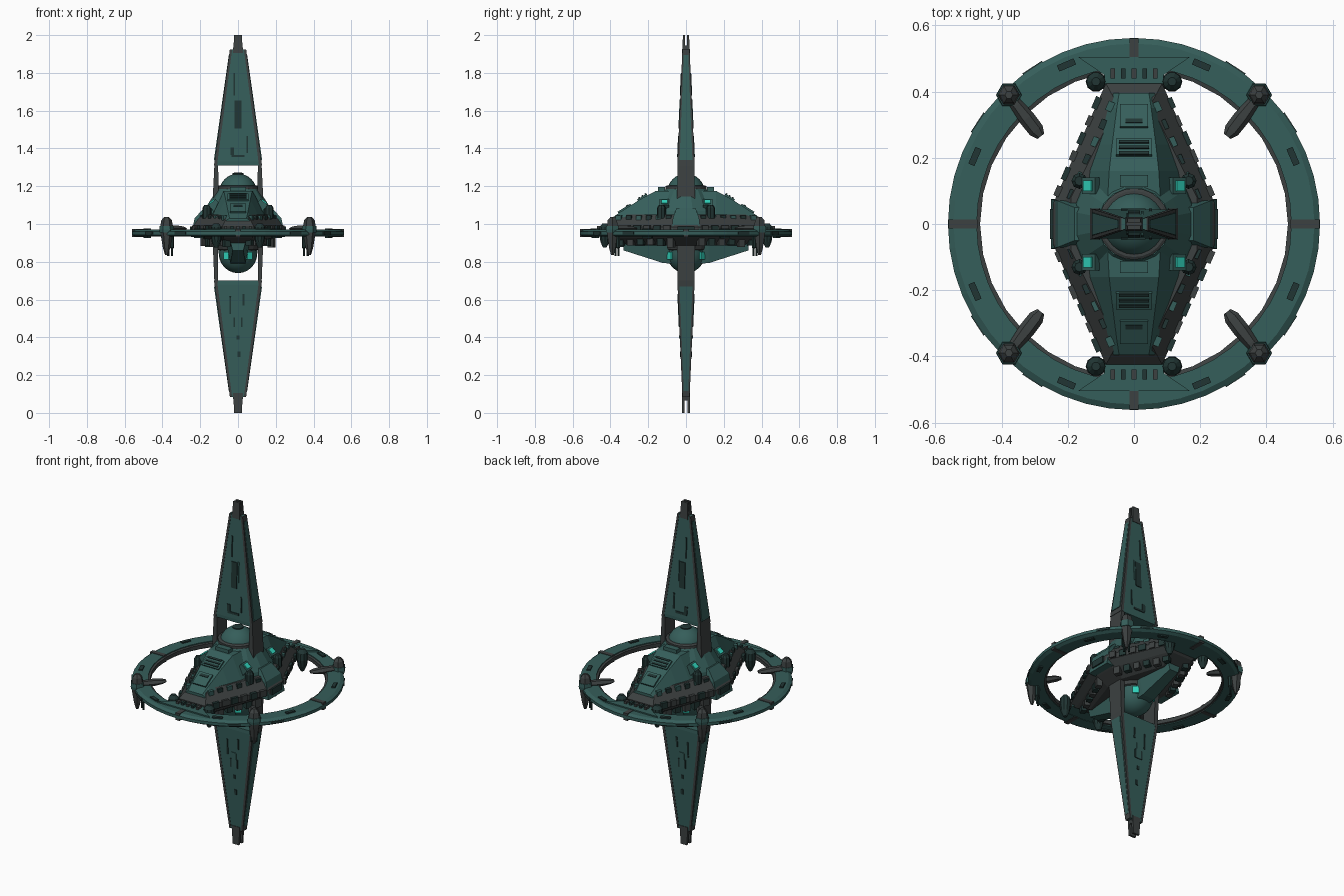
import bpy, bmesh, math, random
from mathutils import Vector, Matrix

if "Cube" in bpy.data.objects:
    bpy.data.objects.remove(bpy.data.objects["Cube"])
random.seed(4)

def material(name, rgb):
    m = bpy.data.materials.new(name)
    m.diffuse_color = (*rgb, 1)
    m.use_nodes = True
    m.node_tree.nodes["Principled BSDF"].inputs["Base Color"].default_value = m.diffuse_color
    return m

TEAL = material("teal_plating", (0.036, 0.112, 0.103))
GREY = material("dark_grey_frame", (0.045, 0.052, 0.052))
DARK = material("shadow_green_machinery", (0.015, 0.036, 0.034))
GLOW = material("cyan_window", (0.03, 0.65, 0.5))
BOTH = (-1, 1)
QUAD = [(x, y) for x in BOTH for y in BOTH]

def finish(name, bm, mat, smooth=False):
    bmesh.ops.recalc_face_normals(bm, faces=bm.faces)
    me = bpy.data.meshes.new(name)
    bm.to_mesh(me)
    bm.free()
    me.materials.append(mat)
    ob = bpy.data.objects.new(name, me)
    bpy.context.collection.objects.link(ob)
    if smooth:
        bpy.ops.object.select_all(action='DESELECT')
        ob.select_set(True)
        bpy.context.view_layer.objects.active = ob
        bpy.ops.object.shade_smooth_by_angle(angle=math.radians(35))
    return ob

def loft(name, rings, mat, closed=False, smooth=False):
    """Bridge equal-length rings; cap the ends, or join last to first."""
    bm = bmesh.new()
    vs = [[bm.verts.new(p) for p in r] for r in rings]
    n = len(vs[0])
    pairs = list(zip(vs, vs[1:])) + ([(vs[-1], vs[0])] if closed else [])
    for a, b in pairs:
        for i in range(n):
            j = (i + 1) % n
            bm.faces.new((a[i], a[j], b[j], b[i]))
    if not closed:
        bm.faces.new(vs[0])
        bm.faces.new(vs[-1])
    return finish(name, bm, mat, smooth)

def box(name, loc, size, mat, rx=0, ry=0, rz=0):
    bm = bmesh.new()
    m = (Matrix.Translation(loc) @ Matrix.Rotation(rz, 4, 'Z') @ Matrix.Rotation(ry, 4, 'Y')
         @ Matrix.Rotation(rx, 4, 'X') @ Matrix.Diagonal((*size, 1)))
    bmesh.ops.create_cube(bm, size=1, matrix=m)
    return finish(name, bm, mat)

def rect(z, hx, hy, cx=0, cy=0):
    return [(cx + a * hx, cy + b * hy, z) for a, b in ((-1, -1), (1, -1), (1, 1), (-1, 1))]

def turned(name, profile, mat, n, cx=0, cy=0, smooth=False, turn=0):
    """Stack of n-sided rings from (radius, z) pairs."""
    return loft(name, [[(cx + r * math.cos(turn + math.tau * i / n), cy + r * math.sin(turn + math.tau * i / n), z)
                        for i in range(n)] for r, z in profile], mat, smooth=smooth)

# Outer ring, with grey inner lip and bands
def hoop(name, prof, mat, n=48):
    loft(name, [[(r * math.cos(math.tau * i / n), r * math.sin(math.tau * i / n), z) for r, z in prof]
                for i in range(n)], mat, closed=True)

hoop("ring", [(0.475, 0.97), (0.545, 0.97), (0.562, 0.96), (0.562, 0.943), (0.545, 0.933), (0.475, 0.933)], TEAL)
hoop("ring_inner_lip", [(0.465, 0.962), (0.48, 0.966), (0.48, 0.937), (0.465, 0.94)], GREY, 32)
for k in range(4):
    a = k * math.pi / 2
    box("ring_band", (0.516 * math.cos(a), 0.516 * math.sin(a), 0.952), (0.088, 0.026, 0.042), GREY, rz=a)
    for s in BOTH:
        b = a + s * math.radians(23)
        for z in (0.971, 0.932):
            box("ring_hatch", (0.522 * math.cos(b), 0.522 * math.sin(b), z), (0.02, 0.055, 0.012), DARK, rz=b)
        c = a + s * math.radians(33)
        box("ring_edge_light", (0.559 * math.cos(c), 0.559 * math.sin(c), 0.952), (0.012, 0.07, 0.014), DARK, rz=c)

# Grey diamond hull
def outline(z, w, t, l, m):
    return [(t, l, z), (w, m, z), (w, -m, z), (t, -l, z), (-t, -l, z), (-w, -m, z), (-w, m, z), (-t, l, z)]

loft("hull_base", [outline(0.885, 0.13, 0.05, 0.30, 0.06), outline(0.925, 0.20, 0.075, 0.39, 0.06),
                   outline(0.955, 0.245, 0.085, 0.425, 0.06), outline(0.985, 0.245, 0.085, 0.425, 0.06),
                   outline(1.05, 0.19, 0.05, 0.36, 0.08)], GREY)

for s in BOTH:
    # Teal nose hull, stepped up towards the dome
    secs = [(0.395, 0.065, 0.045, 1.03), (0.35, 0.085, 0.052, 1.062), (0.24, 0.125, 0.066, 1.132),
            (0.16, 0.155, 0.075, 1.175), (0.07, 0.175, 0.08, 1.175)]
    loft("nose_hull", [[(-b, s * y, 0.99), (-b * 0.95, s * y, 1.02), (-t, s * y, z),
                        (t, s * y, z), (b * 0.95, s * y, 1.02), (b, s * y, 0.99)] for y, b, t, z in secs], TEAL)
    # Raised panels and vents on the nose
    tilt = -s * math.radians(32)
    box("nose_panel", (0, s * 0.325, 1.081), (0.085, 0.08, 0.012), TEAL, rx=tilt)
    box("nose_slot", (0, s * 0.31, 1.096), (0.05, 0.014, 0.01), DARK, rx=tilt)
    box("nose_vent_frame", (0, s * 0.23, 1.138), (0.11, 0.058, 0.016), TEAL, rx=tilt)
    for k in range(3):
        box("nose_vent", (0, s * (0.213 + 0.017 * k), 1.157 - 0.0105 * k), (0.09, 0.01, 0.012), DARK, rx=tilt)
    box("nose_brow", (0, s * 0.13, 1.18), (0.085, 0.035, 0.03), TEAL)
    # Bridge from hull to ring
    loft("ring_bridge", [[(-0.085, s * 0.39, z), (0.085, s * 0.39, z), (0.09, s * 0.45, z), (0.17, s * 0.505, z),
                          (-0.17, s * 0.505, z), (-0.09, s * 0.45, z)] for z in (0.935, 0.977)], TEAL)
    for k in range(5):
        box("bridge_fitting", (-0.064 + 0.032 * k, s * 0.455, 0.98), (0.014, 0.03, 0.02), DARK if k % 2 else GREY)
    # Underside keel wedge
    loft("keel_wedge", [[(-w, s * y, zb), (w, s * y, zb), (w * 1.7, s * y, 0.93), (-w * 1.7, s * y, 0.93)]
                        for y, w, zb in ((0.06, 0.04, 0.79), (0.12, 0.04, 0.793), (0.33, 0.028, 0.86))], TEAL)
    # Side blocks and struts that carry the spires
    loft("side_block", [rect(0.93, 0.05, 0.075, s * 0.2), rect(1.03, 0.045, 0.07, s * 0.185),
                        rect(1.085, 0.025, 0.05, s * 0.155)], TEAL)
    box("side_plate", (s * 0.246, 0, 0.968), (0.016, 0.09, 0.036), DARK)
    loft("upper_strut", [rect(1.0, 0.016, 0.05, s * 0.122), rect(1.15, 0.015, 0.047, s * 0.118),
                         rect(1.31, 0.01, 0.045, s * 0.115)], GREY)
    loft("lower_strut", [rect(0.69, 0.01, 0.045, s * 0.115), rect(0.93, 0.015, 0.047, s * 0.12)], GREY)

# Turret and domes
turned("turret", [(0.20, 1.0), (0.185, 1.07), (0.14, 1.14), (0.11, 1.185)], TEAL, 16, turn=math.pi / 16)
turned("turret_collar", [(0.108, 1.17), (0.108, 1.2), (0.1, 1.205)], GREY, 24)
ARC = [math.radians(a) for a in (0, 15, 30, 45, 60, 75, 87)]
turned("top_dome", [(0.1 * math.cos(a), 1.167 + 0.1 * math.sin(a)) for a in ARC], TEAL, 24, smooth=True)
turned("bottom_dome", [(0.102, 0.95)] + [(0.102 * math.cos(a), 0.845 - 0.105 * math.sin(a)) for a in ARC],
       TEAL, 24, smooth=True)
turned("bottom_collar", [(0.13, 0.93), (0.112, 0.865), (0.1, 0.86)], GREY, 16)
turned("dome_cap", [(0.03, 1.255), (0.03, 1.268), (0.02, 1.272)], DARK, 12)

# Hull side fittings, windows and pods, repeated in four quarters
for sx, sy in QUAD:
    box("window_housing", (sx * 0.12, sy * 0.115, 1.095), (0.05, 0.05, 0.055), TEAL, ry=sx * math.radians(40))
    box("upper_window", (sx * 0.139, sy * 0.115, 1.117), (0.032, 0.032, 0.009), GLOW, ry=sx * math.radians(40))
    a = math.atan2(sy * 0.085, sx * 0.06)
    box("lower_window", (sx * 0.0605, sy * 0.086, 0.832), (0.009, 0.034, 0.04), GLOW, rz=a)
    turned("shoulder_turret", [(0.024, 1.03), (0.024, 1.085), (0.014, 1.1)], DARK, 8, sx * 0.165, sy * 0.13)
    for k in range(6):
        t = 0.08 + 0.15 * k
        x, y = 0.24 - 0.155 * t, 0.07 + 0.355 * t
        w = random.uniform(0.012, 0.024)
        ang = math.atan2(sy * 0.155, sx * 0.36)
        box("edge_fitting", (sx * x, sy * y, 0.975), (w, random.uniform(0.03, 0.045), 0.035), (GREY, DARK)[k % 2], rz=ang)
        box("slope_fitting", (sx * (x - 0.04), sy * (y - 0.01), 1.03), (w, 0.03, 0.03), (DARK, TEAL)[k % 2], rz=ang)
        box("under_fitting", (sx * (x - 0.05), sy * (y - 0.02), 0.905), (0.03, 0.035, random.uniform(0.03, 0.06)),
            (GREY, DARK)[k % 2], rz=ang)
    turned("inner_pod", [(0.01, 0.875), (0.024, 0.905), (0.031, 0.945), (0.028, 0.985), (0.013, 1.003)],
           DARK, 10, sx * 0.115, sy * 0.43)
    box("inner_pod_arm", (sx * 0.09, sy * 0.42, 0.95), (0.05, 0.025, 0.025), GREY)

    # Ring pods with inward blades and hanging guns
    px, py = sx * 0.378, sy * 0.39
    turned("ring_pod", [(0.008, 0.835), (0.02, 0.875), (0.03, 0.935), (0.035, 0.98), (0.028, 1.02), (0.012, 1.037)],
           GREY, 6, px, py)
    turned("ring_pod_band", [(0.037, 0.955), (0.039, 0.97), (0.037, 0.99)], TEAL, 6, px, py)
    d = Vector((-sx * 0.61, -sy * 0.79, 0)).normalized()
    n = Vector((-d.y, d.x, 0))
    up = Vector((0, 0, 1))
    loft("ring_blade", [[Vector((px, py, 0.975)) + d * t + n * (w * i) + up * (h * j)
                         for i, j in ((-1, 0), (-0.5, 1), (0.5, 1), (1, 0), (0.5, -1), (-0.5, -1))]
                        for t, w, h in ((-0.02, 0.014, 0.01), (0.04, 0.02, 0.016), (0.09, 0.025, 0.016),
                                        (0.135, 0.024, 0.011), (0.158, 0.013, 0.006))], GREY)
    for k in BOTH:
        g = Vector((px, py, 0)) + d * 0.03 + n * (0.013 * k)
        turned("hanging_gun", [(0.006, 0.83), (0.006, 0.87), (0.011, 0.875), (0.011, 0.95)], DARK, 6, g.x, g.y)

# Spires: f=1 is the upper one, f=-1 the lower one
for f, base, end in ((1, 1.31, 1.925), (-1, 0.70, 0.085)):
    def half(z, a, b):
        return a + (b - a) * (z - base) / (end - base)
    loft("spire", [rect(base, 0.12, 0.043), rect(base + f * 0.02, 0.119, 0.044), rect(end, 0.038, 0.017)], TEAL)
    for sx in BOTH:
        loft("spire_rail", [rect(base, 0.008, 0.046, sx * 0.119), rect(end, 0.006, 0.019, sx * 0.037)], GREY)
        loft("spire_edge_plate", [rect(base + f * 0.03, 0.004, 0.034, sx * 0.1235),
                                  rect(end - f * 0.03, 0.004, 0.012, sx * 0.0445)], TEAL)
    # Forked tip
    loft("spire_tip_core", [rect(end - f * 0.03, 0.03, 0.016), rect(end + f * 0.02, 0.024, 0.015)], GREY)
    for sy in BOTH:
        loft("spire_tip_prong", [rect(end - f * 0.02, 0.026, 0.007, 0, sy * 0.014),
                                 rect(end + f * (0.075 if f > 0 else 0.085), 0.02, 0.006, 0, sy * 0.01 * (1 if f > 0 else 1.5))], GREY)
        # Slots and fittings on the broad faces
        spots = ([(0, 1.58, 0.036, 0.15, DARK), (0.025, 1.6, 0.008, 0.12, TEAL), (-0.02, 1.74, 0.006, 0.12, DARK),
                  (0, 1.36, 0.07, 0.012, DARK), (-0.03, 1.385, 0.02, 0.04, DARK), (0.05, 1.42, 0.008, 0.09, DARK)] if f > 0 else
                 [(0, 0.48, 0.05, 0.05, DARK), (0, 0.5, 0.03, 0.09, TEAL), (0.03, 0.6, 0.01, 0.06, DARK),
                  (-0.04, 0.57, 0.008, 0.09, DARK), (0, 0.4, 0.014, 0.02, DARK), (0.005, 0.31, 0.014, 0.03, DARK)])
        for x, z, w, h, m in spots:
            box("spire_fitting", (x, sy * half(z, 0.044, 0.017), z), (w, 0.01, h), m, rx=sy * f * math.radians(2.5))
